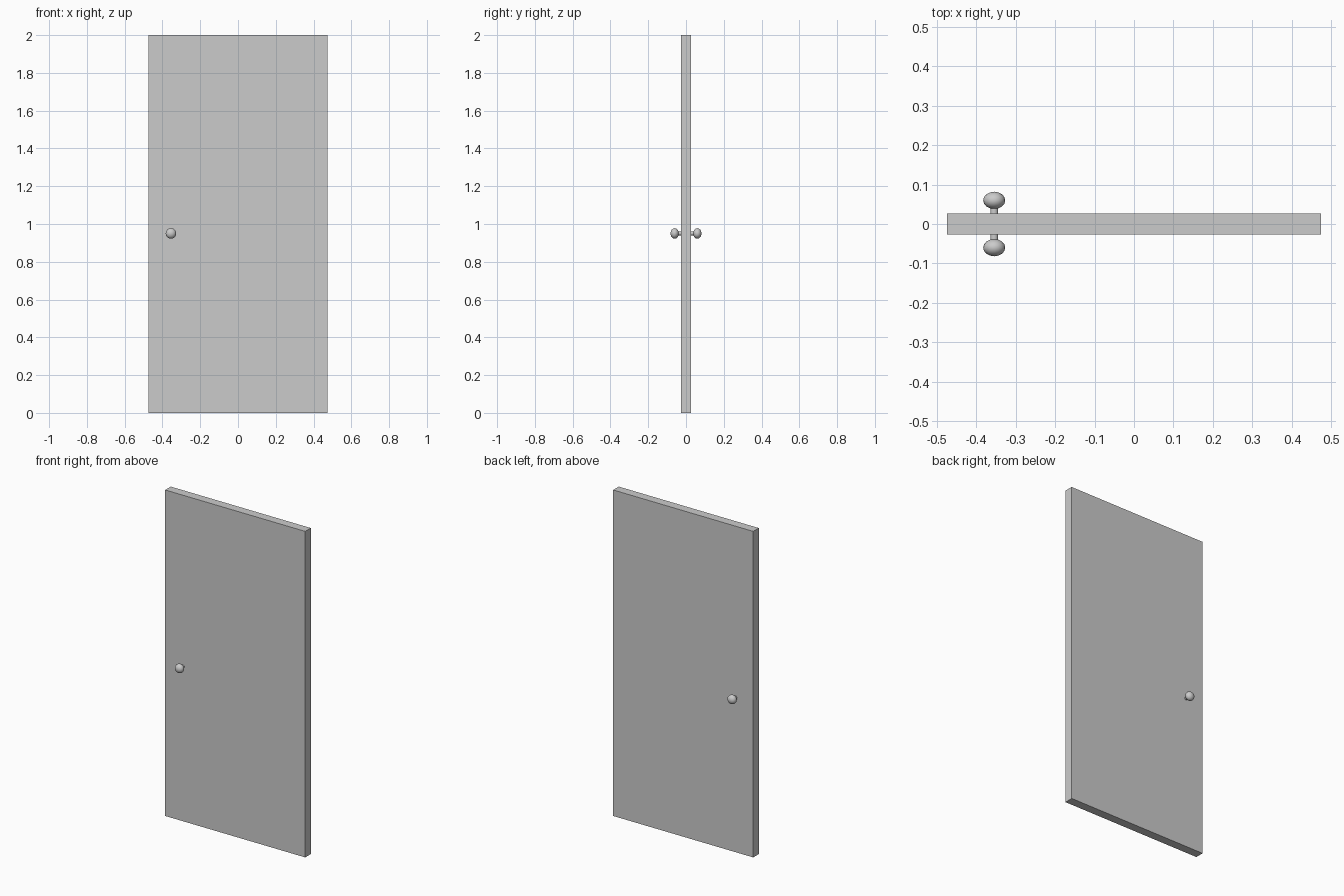
import bpy
from math import radians

if "Cube" in bpy.data.objects:
    bpy.data.objects.remove(bpy.data.objects["Cube"])

HALF_T = 0.027
KNOB_X, KNOB_Z = -0.355, 0.95


def smooth(ob, angle=40):
    bpy.ops.object.select_all(action='DESELECT')
    ob.select_set(True)
    bpy.context.view_layer.objects.active = ob
    bpy.ops.object.shade_smooth_by_angle(angle=radians(angle))


# Door slab
bpy.ops.mesh.primitive_cube_add(size=1, location=(0, 0, 1))
door = bpy.context.object
door.name = "door_panel"
door.scale = (0.95, 2 * HALF_T, 2.0)
bpy.ops.object.transform_apply(location=False, rotation=False, scale=True)

# Knob and stem on each face
for side, label in ((-1, "front"), (1, "back")):
    bpy.ops.mesh.primitive_cylinder_add(
        vertices=16, radius=0.01, depth=0.025,
        location=(KNOB_X, side * 0.0355, KNOB_Z), rotation=(radians(90), 0, 0))
    stem = bpy.context.object
    stem.name = label + "_knob_stem"
    smooth(stem)

    bpy.ops.mesh.primitive_uv_sphere_add(
        segments=16, ring_count=8, radius=1,
        location=(KNOB_X, side * 0.06, KNOB_Z), rotation=(radians(90), 0, 0))
    knob = bpy.context.object
    knob.name = label + "_knob"
    knob.scale = (0.028, 0.028, 0.022)
    bpy.ops.object.transform_apply(location=False, rotation=True, scale=True)
    smooth(knob, 60)
